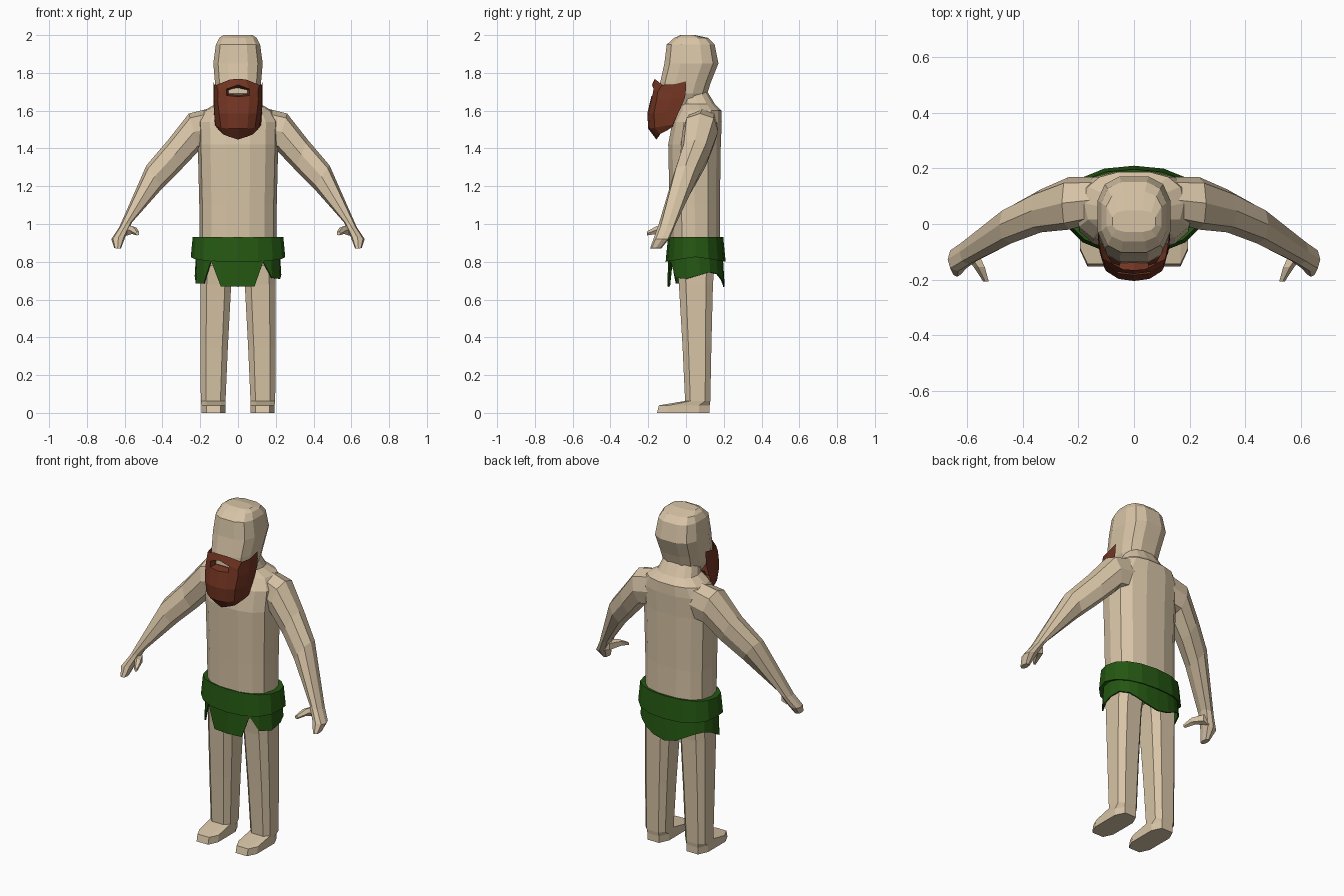
import bpy, bmesh, math
from mathutils import Vector


def material(name, rgb):
    m = bpy.data.materials.new(name)
    m.diffuse_color = (*rgb, 1)
    return m


SKIN = material("skin", (0.68, 0.55, 0.38))
GREEN = material("leaf green", (0.018, 0.095, 0.006))
BROWN = material("beard brown", (0.17, 0.035, 0.016))


def finish(name, bm, mat, mirror=False):
    bmesh.ops.recalc_face_normals(bm, faces=bm.faces)
    me = bpy.data.meshes.new(name)
    bm.to_mesh(me)
    bm.free()
    me.materials.append(mat)
    ob = bpy.data.objects.new(name, me)
    bpy.context.collection.objects.link(ob)
    if mirror:
        ob.modifiers.new("mirror", 'MIRROR').use_mirror_merge = False
    return ob


def loft(name, rings, mat, cap=True, mirror=False):
    bm = bmesh.new()
    rows = [[bm.verts.new(p) for p in r] for r in rings]
    n = len(rows[0])
    for a, b in zip(rows, rows[1:]):
        for i in range(n):
            j = (i + 1) % n
            bm.faces.new((a[i], a[j], b[j], b[i]))
    if cap:
        bm.faces.new(rows[0])
        bm.faces.new(rows[-1])
    return finish(name, bm, mat, mirror)


def power(v, p):
    return math.copysign(abs(v) ** p, v)


def oval(a, p):
    # angle 0 faces the front (-y), 90 degrees faces +x
    return power(math.sin(a), p), -power(math.cos(a), p)


def ring(z, hw, y0, y1, cx=0, n=12, p=0.8, turn=0.5):
    pts = []
    for i in range(n):
        u, v = oval(2 * math.pi * (i + turn) / n, p)
        pts.append(Vector((cx + hw * u, (y0 + y1) / 2 + (y1 - y0) / 2 * v, z)))
    return pts


# torso and neck
loft("torso", [ring(*r, n=14, turn=0.5) for r in (
    (0.78, 0.203, -0.085, 0.185), (1.10, 0.205, -0.090, 0.182),
    (1.42, 0.213, -0.097, 0.187), (1.54, 0.215, -0.075, 0.192),
    (1.60, 0.180, -0.040, 0.190), (1.635, 0.120, -0.030, 0.155),
    (1.70, 0.100, -0.040, 0.115))], SKIN)

# head
loft("head", [ring(*r, p=0.7) for r in (
    (1.63, 0.090, -0.085, 0.090), (1.69, 0.118, -0.145, 0.115),
    (1.75, 0.125, -0.140, 0.135), (1.85, 0.134, -0.118, 0.175),
    (1.95, 0.120, -0.105, 0.155), (1.985, 0.102, -0.065, 0.120),
    (2.00, 0.080, -0.030, 0.050))], SKIN)

# legs with feet
loft("leg", [ring(z, (x1 - x0) / 2, y0, y1, (x0 + x1) / 2, 8, 0.6)
             for z, x0, x1, y0, y1 in (
    (0.00, 0.062, 0.197, -0.160, 0.132), (0.04, 0.062, 0.197, -0.150, 0.132),
    (0.063, 0.063, 0.200, -0.008, 0.132), (0.35, 0.050, 0.203, -0.022, 0.138),
    (0.68, 0.032, 0.203, -0.042, 0.147), (0.84, 0.010, 0.200, -0.060, 0.160))],
     SKIN, mirror=True)


# arms: each ring joins an outer and an inner x/z point over a y span
def arm_ring(xo, zo, xi, zi, y0, y1):
    pts = []
    for i in range(8):
        u, v = oval(2 * math.pi * i / 8, 0.8)
        pts.append(((xo + xi) / 2 + (xo - xi) / 2 * u,
                    (y0 + y1) / 2 + (y1 - y0) / 2 * v,
                    (zo + zi) / 2 + (zo - zi) / 2 * u))
    return pts


loft("arm", [arm_ring(*r) for r in (
    (0.12, 1.620, 0.12, 1.400, 0.010, 0.170),
    (0.26, 1.585, 0.205, 1.390, -0.020, 0.170),
    (0.37, 1.445, 0.30, 1.290, -0.030, 0.125),
    (0.485, 1.310, 0.40, 1.190, -0.070, 0.065),
    (0.628, 0.985, 0.56, 1.010, -0.145, -0.055),
    (0.671, 0.920, 0.595, 0.935, -0.170, -0.085),
    (0.655, 0.872, 0.62, 0.870, -0.190, -0.130))], SKIN, mirror=True)

# thumbs
loft("thumb", [[(x + r * math.cos(t * math.pi / 2.5), y,
                 z + r * math.sin(t * math.pi / 2.5)) for t in range(5)]
               for x, y, z, r in ((0.595, -0.09, 0.965, 0.033),
                                  (0.555, -0.155, 0.968, 0.022),
                                  (0.532, -0.207, 0.950, 0.011))],
     SKIN, mirror=True)


# belt of leaves, drooping at front and back
def belt_ring(z, hw, y0, y1, droop):
    pts = ring(z, hw, y0, y1, n=16, p=0.88, turn=0)
    for i, p in enumerate(pts):
        p.z -= droop * abs(math.cos(2 * math.pi * i / 16))
    return pts


belt = [belt_ring(*r) for r in (
    (0.93, 0.205, -0.080, 0.180, 0), (0.932, 0.240, -0.095, 0.197, 0),
    (0.825, 0.250, -0.108, 0.210, 0.025), (0.835, 0.215, -0.085, 0.185, 0.025))]
loft("leaf_belt", belt + belt[:1], GREEN, cap=False)

# skirt with notched hem: angle in degrees, hem height
hem = ((0, 0.668), (18, 0.67), (31, 0.80), (48, 0.715), (75, 0.71), (95, 0.73),
       (115, 0.745), (135, 0.735), (150, 0.71), (165, 0.685), (180, 0.668),
       (195, 0.685), (210, 0.715), (225, 0.735), (245, 0.745), (265, 0.725),
       (285, 0.685), (311, 0.685), (326, 0.805), (341, 0.67))
top, low = [], []
for deg, z in hem:
    u, v = oval(math.radians(deg), 0.82)
    top.append((0.222 * u, 0.05 + 0.143 * v, 0.86))
    low.append((0.230 * u, 0.053 + 0.152 * v, z))
skirt = loft("leaf_skirt", [top, low], GREEN, cap=False)
skirt.modifiers.new("thickness", 'SOLIDIFY').thickness = 0.008

# beard: rows from moustache to chin, columns from ear to centre
rows = [
    [(.128, 0, 1.755), (.126, -.07, 1.738), (.113, -.125, 1.737), (.04, -.163, 1.766), (0, -.166, 1.767)],
    [(.131, 0, 1.715), (.127, -.08, 1.70), (.105, -.15, 1.70), (.06, -.172, 1.715), (0, -.180, 1.737)],
    [(.131, -.005, 1.67), (.128, -.08, 1.66), (.108, -.155, 1.66), (.06, -.178, 1.68), (0, -.184, 1.674)],
    [(.128, -.03, 1.61), (.124, -.10, 1.59), (.100, -.17, 1.585), (.055, -.198, 1.585), (0, -.205, 1.585)],
    [(.122, -.07, 1.525), (.115, -.11, 1.52), (.090, -.165, 1.51), (.05, -.192, 1.505), (0, -.20, 1.505)],
    [(.115, -.07, 1.515), (.100, -.10, 1.495), (.080, -.14, 1.475), (.05, -.15, 1.463), (0, -.157, 1.447)],
]
rows.append([(x * 0.9, -0.03, 1.62) for x, y, z in rows[-1]])  # underside
bm = bmesh.new()
grid = [[bm.verts.new(p) for p in r] +
        [bm.verts.new((-x, y, z)) for x, y, z in reversed(r[:-1])] for r in rows]
for i, (a, b) in enumerate(zip(grid, grid[1:])):
    for j in range(8):
        if not (i == 1 and j in (3, 4)):
            bm.faces.new((a[j], a[j + 1], b[j + 1], b[j]))
# mouth opening, sunk back towards the face
loop = grid[1][3:6] + grid[2][5:2:-1]
inner = [bm.verts.new((v.co.x * 0.75, v.co.y + 0.05, 1.695 + (v.co.z - 1.695) * 0.55))
         for v in loop]
for i in range(6):
    j = (i + 1) % 6
    bm.faces.new((loop[i], loop[j], inner[j], inner[i]))
finish("beard", bm, BROWN)
